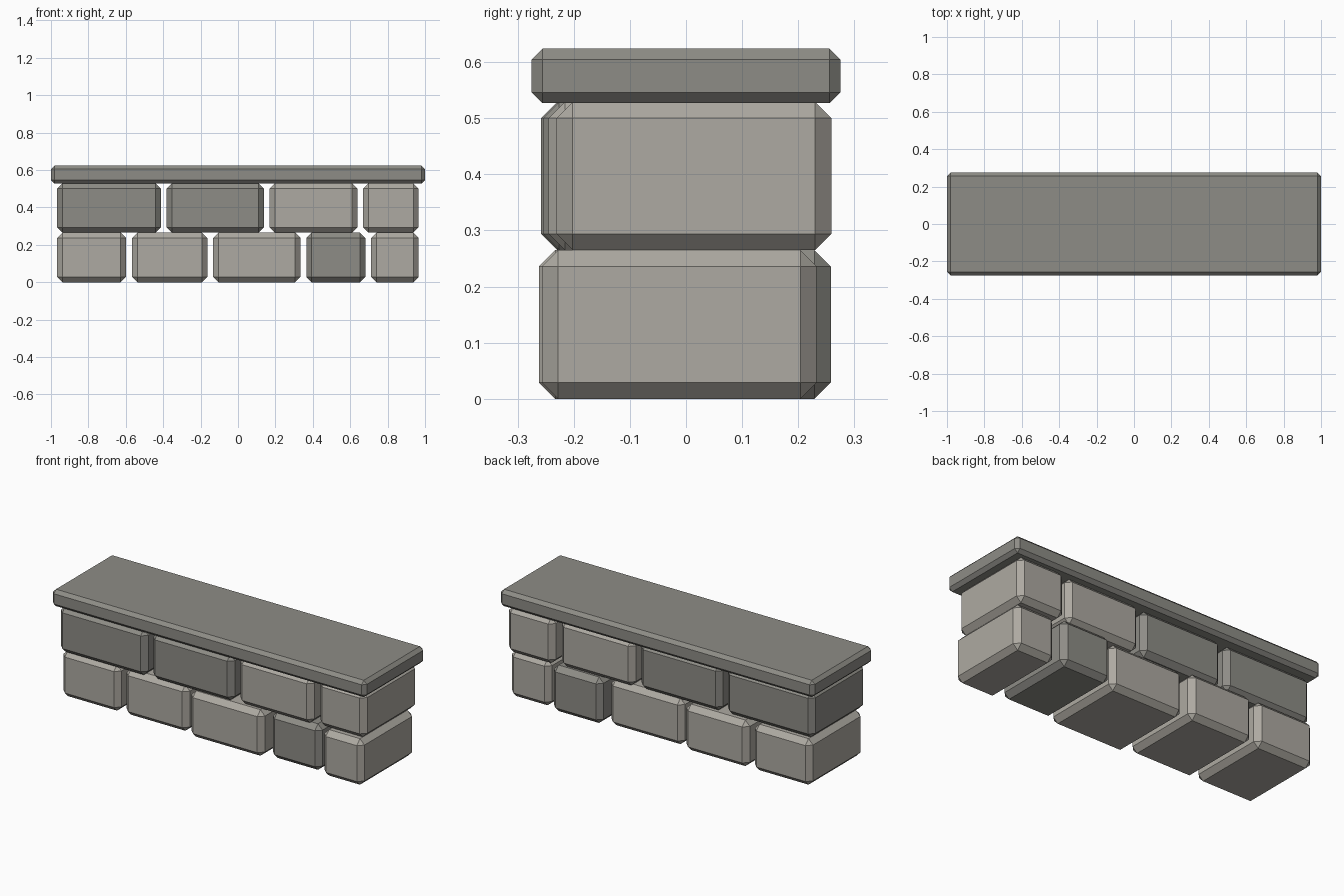
import bpy, bmesh

if "Cube" in bpy.data.objects:
    bpy.data.objects.remove(bpy.data.objects["Cube"])


def material(name, color):
    m = bpy.data.materials.new(name)
    m.diffuse_color = (*color, 1)
    m.use_nodes = True
    m.node_tree.nodes["Principled BSDF"].inputs["Base Color"].default_value = m.diffuse_color
    return m


light = material("light_stone", (0.42, 0.40, 0.36))
dark = material("dark_stone", (0.27, 0.265, 0.24))


def block(name, x, y, z, bevel, mat):
    """Chamfered box spanning the given (min, max) ranges."""
    bm = bmesh.new()
    bmesh.ops.create_cube(bm, size=1)
    for v in bm.verts:
        v.co = [(r[0] + r[1]) / 2 + c * (r[1] - r[0]) for c, r in zip(v.co, (x, y, z))]
    bmesh.ops.bevel(bm, geom=bm.edges[:], offset=bevel, offset_type='OFFSET',
                    segments=1, affect='EDGES', profile=0.5)
    me = bpy.data.meshes.new(name)
    bm.to_mesh(me)
    bm.free()
    me.materials.append(mat)
    ob = bpy.data.objects.new(name, me)
    bpy.context.collection.objects.link(ob)


# Stone courses: x start, x end, depth shift, material
courses = [
    ("lower_stone", (0.0, 0.265), [
        (-0.968, -0.598, 0.010, light), (-0.566, -0.163, 0.011, light),
        (-0.133, 0.335, -0.017, light), (0.365, 0.681, 0.013, dark),
        (0.711, 0.966, -0.012, light)]),
    ("upper_stone", (0.265, 0.529), [
        (-0.968, -0.411, -0.013, dark), (-0.381, 0.138, -0.010, dark),
        (0.168, 0.638, 0.000, light), (0.668, 0.966, 0.014, light)]),
]
for name, z, stones in courses:
    for i, (x0, x1, dy, mat) in enumerate(stones):
        block(f"{name}_{i + 1}", (x0, x1), (dy - 0.245, dy + 0.245), z, 0.029, mat)

# Flat capstone overhanging the courses
block("capstone", (-1, 1), (-0.275, 0.275), (0.527, 0.624), 0.019, dark)
